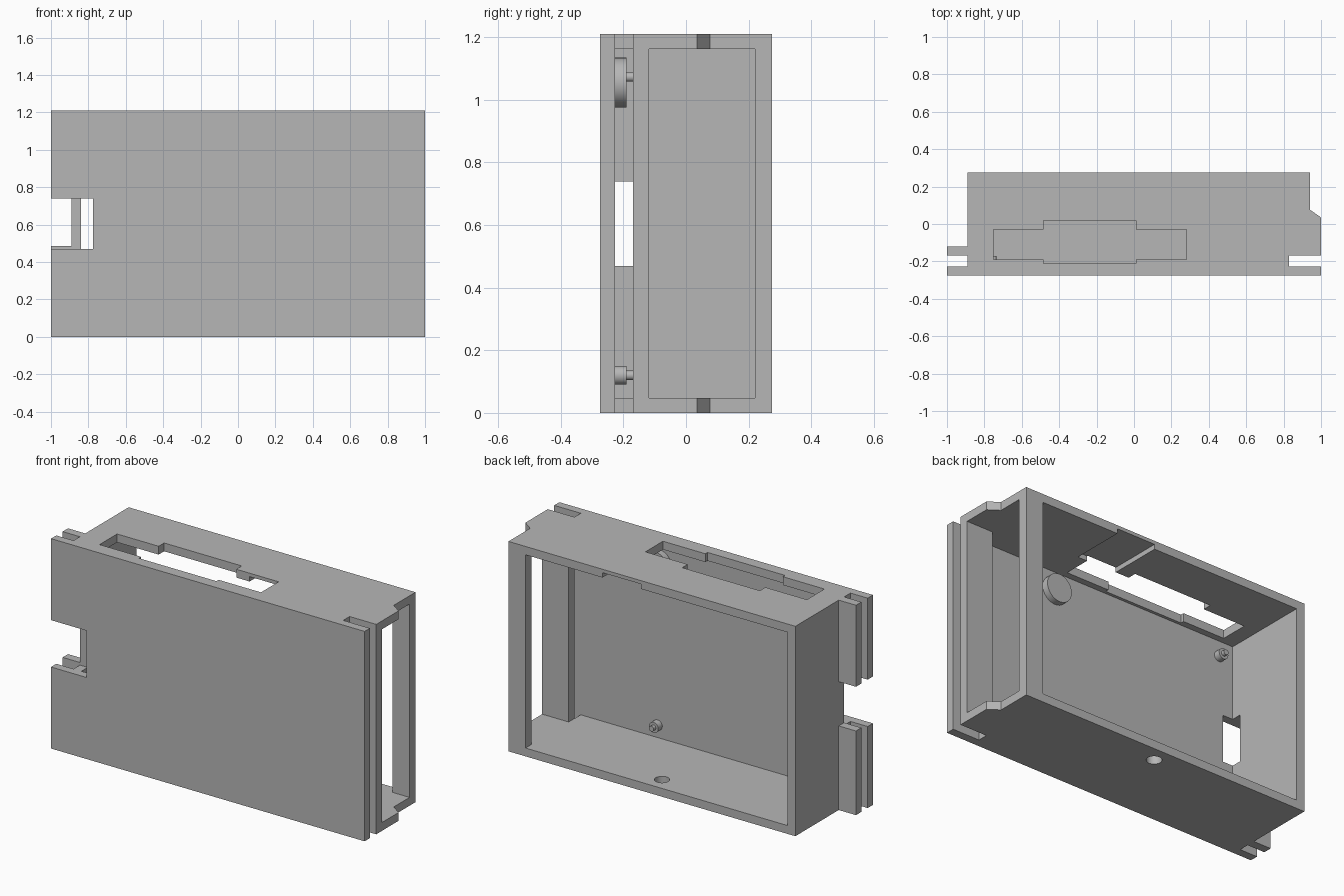
import bpy
import bmesh
from mathutils import Matrix, Vector

old = bpy.data.objects.get("Cube")
if old:
    bpy.data.objects.remove(old, do_unlink=True)

GREY = 0.47
mat = bpy.data.materials.new("plain_grey")
mat.use_nodes = True
mat.diffuse_color = (GREY, GREY, GREY, 1)
mat.node_tree.nodes["Principled BSDF"].inputs["Base Color"].default_value = (GREY, GREY, GREY, 1)


def make_object(name, bm):
    bmesh.ops.recalc_face_normals(bm, faces=bm.faces)
    mesh = bpy.data.meshes.new(name)
    bm.to_mesh(mesh)
    bm.free()
    mesh.materials.append(mat)
    obj = bpy.data.objects.new(name, mesh)
    bpy.context.collection.objects.link(obj)
    return obj


def prism(name, outline, z0, z1):
    """Extrude an x/y outline from z0 to z1."""
    bm = bmesh.new()
    face = bm.faces.new([bm.verts.new((x, y, z0)) for x, y in outline])
    grown = bmesh.ops.extrude_face_region(bm, geom=[face])["geom"]
    verts = [v for v in grown if isinstance(v, bmesh.types.BMVert)]
    bmesh.ops.translate(bm, verts=verts, vec=(0, 0, z1 - z0))
    return make_object(name, bm)


def box(name, x0, x1, y0, y1, z0, z1):
    return prism(name, [(x0, y0), (x1, y0), (x1, y1), (x0, y1)], z0, z1)


def add_cylinder(bm, center, radius, depth, rotation=None):
    matrix = Matrix.Translation(Vector(center)) @ (rotation or Matrix())
    bmesh.ops.create_cone(bm, cap_ends=True, segments=32, radius1=radius,
                          radius2=radius, depth=depth, matrix=matrix)


def cut(target, cutter):
    """Apply a boolean difference and remove the cutter."""
    mod = target.modifiers.new("cut", "BOOLEAN")
    mod.operation = "DIFFERENCE"
    mod.solver = "EXACT"
    mod.object = cutter
    graph = bpy.context.evaluated_depsgraph_get()
    mesh = bpy.data.meshes.new_from_object(target.evaluated_get(graph))
    target.modifiers.clear()
    target.data = mesh
    bpy.data.objects.remove(cutter, do_unlink=True)


HEIGHT, WALL = 1.21, 0.048
TOP = HEIGHT - WALL
INNER_FRONT, SLOT_BACK = -0.227, -0.169

# Housing block with side tabs and a chamfered right step
housing = prism("housing", [
    (-1, -0.275), (1, -0.275), (1, 0.035), (0.94, 0.077), (0.94, 0.275),
    (-0.89, 0.275), (-0.89, -0.12), (-1, -0.12)], 0, HEIGHT)

# Hollow interior, open at the back
cut(housing, box("cavity", -0.84, 0.831, INNER_FRONT, 0.4, WALL, TOP))

# Vertical rail slots at both ends
cut(housing, box("right_slot", 0.83, 1.1, INNER_FRONT, SLOT_BACK, -0.1, 1.3))
cut(housing, box("left_slot", -1.1, -0.89, INNER_FRONT, SLOT_BACK, -0.1, 1.3))

# Right window
cut(housing, box("side_window", 0.8, 1.1, -0.118, 0.22, WALL, TOP))

# Notch through the front plate, and the gap in the rear tab
cut(housing, box("front_notch", -1.1, -0.775, -0.4, SLOT_BACK, 0.47, 0.74))
cut(housing, box("tab_notch", -1.1, -0.89, -0.18, -0.05, 0.485, 0.74))

# Stepped opening in the top
cut(housing, prism("top_opening", [
    (-0.75, -0.19), (-0.485, -0.19), (-0.485, -0.21), (0.01, -0.21),
    (0.01, -0.19), (0.28, -0.19), (0.28, -0.03), (0.01, -0.03),
    (0.01, 0.02), (-0.485, 0.02), (-0.485, -0.03), (-0.75, -0.03)], 1.1, 1.3))

# Shallow groove under the top
cut(housing, box("ceiling_groove", 0.095, 0.34, -0.035, 0.4, 1.1, 1.19))

# Round hole in the floor
hole = bmesh.new()
add_cylinder(hole, (0.023, 0.185, 0), 0.04, 0.2)
cut(housing, make_object("floor_hole", hole))

# Mounting pegs and a large disc on the inside of the front plate
turn = Matrix.Rotation(1.570796, 4, "X")


def stud(name, x, z, radius, pin):
    bm = bmesh.new()
    add_cylinder(bm, (x, -0.21, z), radius, 0.04, turn)
    if pin:
        add_cylinder(bm, (x, -0.182, z), 0.015, 0.024, turn)
    return make_object(name, bm)


studs = [
    stud("lower_right_peg", 0.34, 0.12, 0.03, True),
    stud("lower_left_peg", -0.75, 0.12, 0.03, True),
    stud("upper_left_peg", -0.75, 1.073, 0.03, True),
    stud("upper_right_disc", 0.33, 1.055, 0.08, False),
]

# Smooth only the round surfaces
bpy.ops.object.select_all(action="DESELECT")
for obj in studs + [housing]:
    obj.select_set(True)
bpy.context.view_layer.objects.active = housing
bpy.ops.object.shade_smooth_by_angle(angle=0.5)
